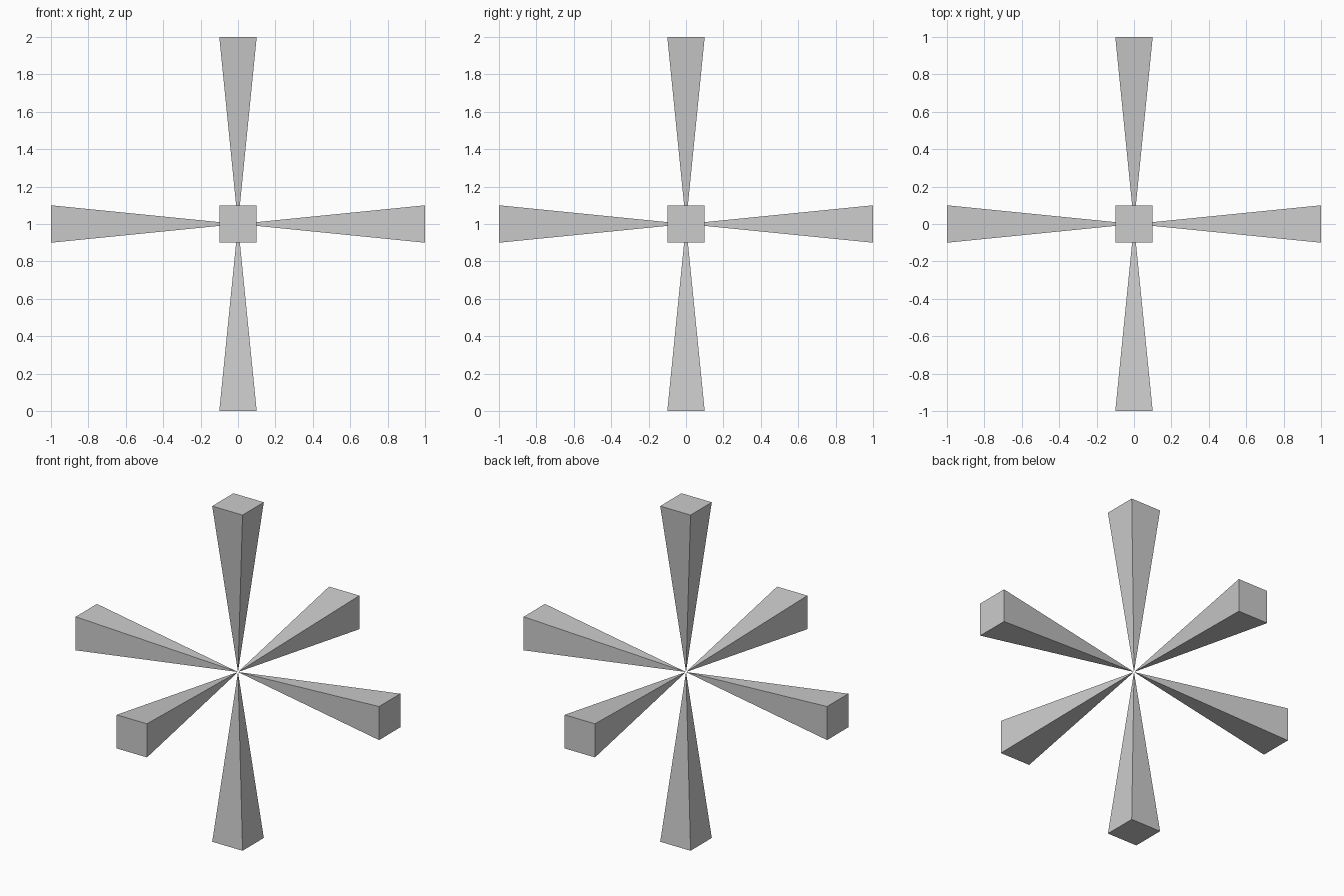
import bpy
from math import pi, sqrt
from mathutils import Matrix, Vector

if "Cube" in bpy.data.objects:
    bpy.data.objects.remove(bpy.data.objects["Cube"])

CENTRE = Vector((0, 0, 1))
HALF_WIDTH = 0.1
LENGTH = 1.0


def spike(name, direction):
    """Square pyramid with its tip at the centre and its base facing outward."""
    bpy.ops.mesh.primitive_cone_add(vertices=4, radius1=HALF_WIDTH * sqrt(2),
                                    radius2=0, depth=LENGTH)
    obj = bpy.context.object
    obj.name = name
    # square the base to the axes, move the tip to the origin, aim the base outward
    aim = Vector((0, 0, -1)).rotation_difference(Vector(direction)).to_matrix().to_4x4()
    obj.data.transform(aim @ Matrix.Translation((0, 0, -LENGTH / 2))
                       @ Matrix.Rotation(pi / 4, 4, 'Z'))
    obj.location = CENTRE


# Six spikes, one along each axis direction
spike("right_spike", (1, 0, 0))
spike("left_spike", (-1, 0, 0))
spike("back_spike", (0, 1, 0))
spike("front_spike", (0, -1, 0))
spike("top_spike", (0, 0, 1))
spike("bottom_spike", (0, 0, -1))
